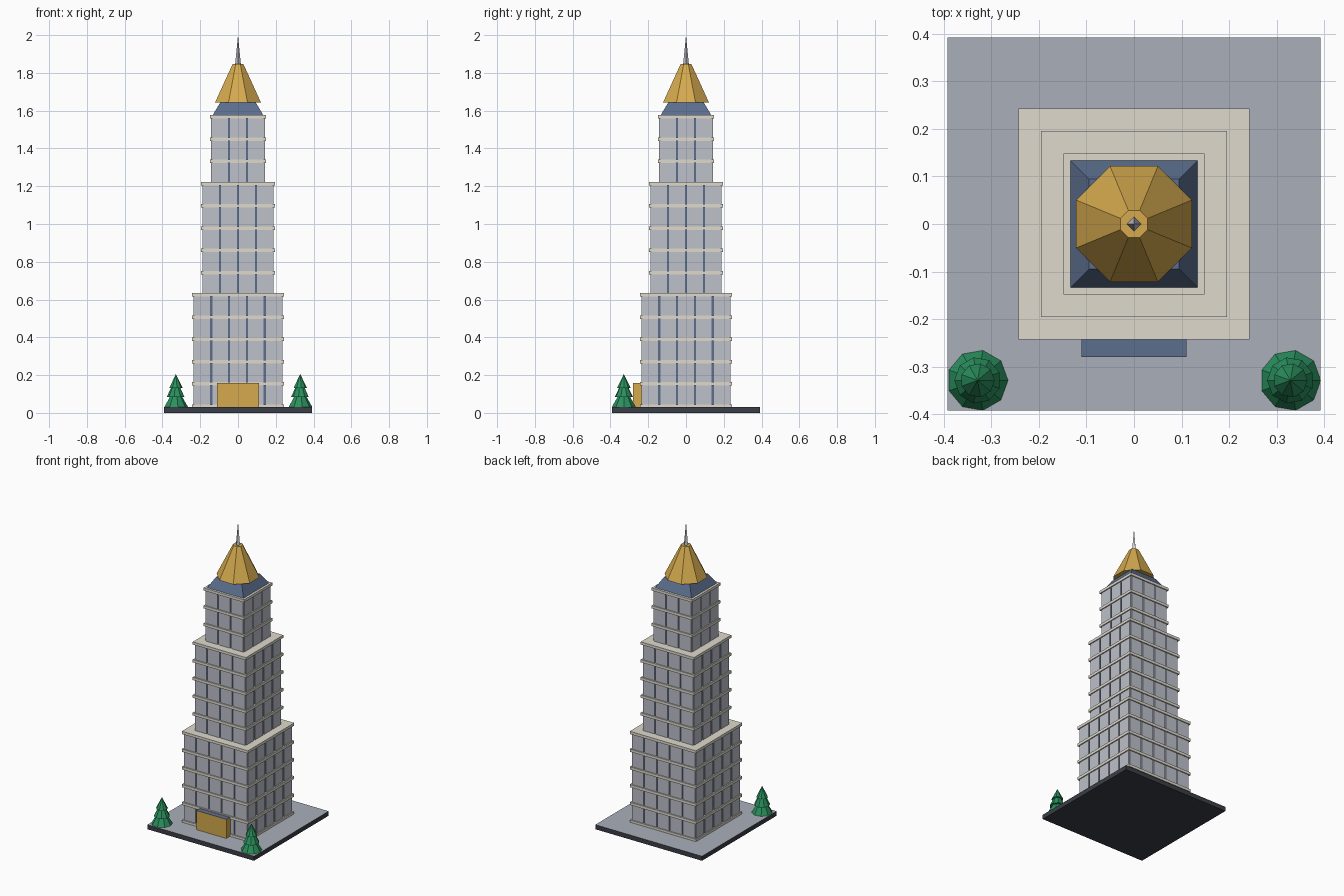
import bpy, bmesh, math

if "Cube" in bpy.data.objects:
    bpy.data.objects.remove(bpy.data.objects["Cube"])


def mat(name, rgb):
    m = bpy.data.materials.new(name)
    m.diffuse_color = [c ** 2.2 for c in rgb] + [1]
    m.use_nodes = True
    m.node_tree.nodes["Principled BSDF"].inputs["Base Color"].default_value = m.diffuse_color
    return m


STONE = mat("stone", (0.74, 0.75, 0.79))
TRIM = mat("trim", (0.87, 0.85, 0.80))
GLASS = mat("blue_glass", (0.36, 0.43, 0.55))
GOLD = mat("gold", (0.83, 0.66, 0.31))
DARK = mat("dark_base", (0.24, 0.25, 0.28))
PAVE = mat("pavement", (0.66, 0.68, 0.72))
GREEN = mat("foliage", (0.18, 0.56, 0.37))
METAL = mat("metal", (0.78, 0.78, 0.80))


def finish(name, bm, *mats):
    bmesh.ops.recalc_face_normals(bm, faces=bm.faces[:])
    me = bpy.data.meshes.new(name)
    bm.to_mesh(me)
    bm.free()
    for m in mats:
        me.materials.append(m)
    ob = bpy.data.objects.new(name, me)
    bpy.context.collection.objects.link(ob)
    return ob


def add_box(bm, x0, x1, y0, y1, z0, z1):
    vs = bmesh.ops.create_cube(bm, size=1)["verts"]
    for v in vs:
        v.co = (x1 if v.co.x > 0 else x0,
                y1 if v.co.y > 0 else y0,
                z1 if v.co.z > 0 else z0)


def box(name, x0, x1, y0, y1, z0, z1, side, top=None):
    """Box whose top face may have its own colour."""
    bm = bmesh.new()
    add_box(bm, x0, x1, y0, y1, z0, z1)
    if top:
        bm.normal_update()
        for f in bm.faces:
            f.material_index = int(f.normal.z > 0.5)
    return finish(name, bm, side, *([top] if top else []))


def add_frustum(bm, n, r0, z0, r1, z1, rot=0.0, cx=0.0, cy=0.0):
    """n-sided cone or truncated cone."""
    def ring(r, z):
        return [bm.verts.new((cx + r * math.cos(rot + math.tau * i / n),
                              cy + r * math.sin(rot + math.tau * i / n), z))
                for i in range(n)]
    low = ring(r0, z0)
    bm.faces.new(low[::-1])
    if r1 == 0:
        tip = bm.verts.new((cx, cy, z1))
        for i in range(n):
            bm.faces.new((low[i], low[(i + 1) % n], tip))
    else:
        high = ring(r1, z1)
        bm.faces.new(high)
        for i in range(n):
            j = (i + 1) % n
            bm.faces.new((low[i], low[j], high[j], high[i]))


def frustum(name, material, *args):
    bm = bmesh.new()
    add_frustum(bm, *args)
    return finish(name, bm, material)


# Paved base
box("base", -0.392, 0.392, -0.392, 0.392, 0, 0.03, DARK, PAVE)

# Three setback tiers: glass core, stone panels, floor ledges
BAY, FLOOR, Z0 = 0.0945, 0.1178, 0.036
GAP, DEPTH = 0.011, 0.006
for label, bays, first, last in (("lower", 5, 0, 5), ("middle", 4, 5, 10), ("upper", 3, 10, 13)):
    half = bays * BAY / 2
    zb, zt = Z0 + first * FLOOR, Z0 + last * FLOOR
    zb = 0.03 if first == 0 else zb
    c = half - DEPTH
    box(label + "_glass_core", -c, c, -c, c, zb, zt, GLASS)

    bm = bmesh.new()
    for i in range(bays):
        a = -half + i * BAY + GAP / 2
        b = a + BAY - GAP
        for s in (-1, 1):
            d0, d1 = sorted((s * (c - 0.002), s * half))
            add_box(bm, a, b, d0, d1, zb, zt)
            add_box(bm, d0, d1, a, b, zb, zt)
    finish(label + "_wall_panels", bm, STONE)

    bm = bmesh.new()
    e = half + 0.007
    for k in range(0 if first == 0 else first + 1, last + 1):
        z = Z0 + k * FLOOR
        add_box(bm, -e, e, -e, e, max(z - 0.009, 0.03), z + 0.009)
    finish(label + "_floor_ledges", bm, TRIM)

# Entrance block
box("entrance", -0.11, 0.11, -0.28, -0.236, 0.03, 0.157, GOLD, GLASS)

# Crown: blue hipped roof, eight-sided gold cap, thin spire
R2 = math.sqrt(2)
frustum("blue_roof", GLASS, 4, 0.134 * R2, 1.576, 0.095 * R2, 1.642, math.pi / 4)
frustum("gold_cap", GOLD, 8, 0.132, 1.642, 0.031, 1.847, math.pi / 8)
frustum("spire", METAL, 4, 0.015, 1.847, 0, 2.0)

# Two stepped conifers at the front corners
for side, sx in (("left", -1), ("right", 1)):
    bm = bmesh.new()
    for r0, z0, r1, z1, rot in ((0.064, 0.032, 0.026, 0.098, 0.0),
                                (0.049, 0.083, 0.018, 0.148, 0.35),
                                (0.036, 0.133, 0, 0.206, 0.0)):
        add_frustum(bm, 9, r0, z0, r1, z1, rot, sx * 0.329, -0.329)
    finish(side + "_tree", bm, GREEN)
